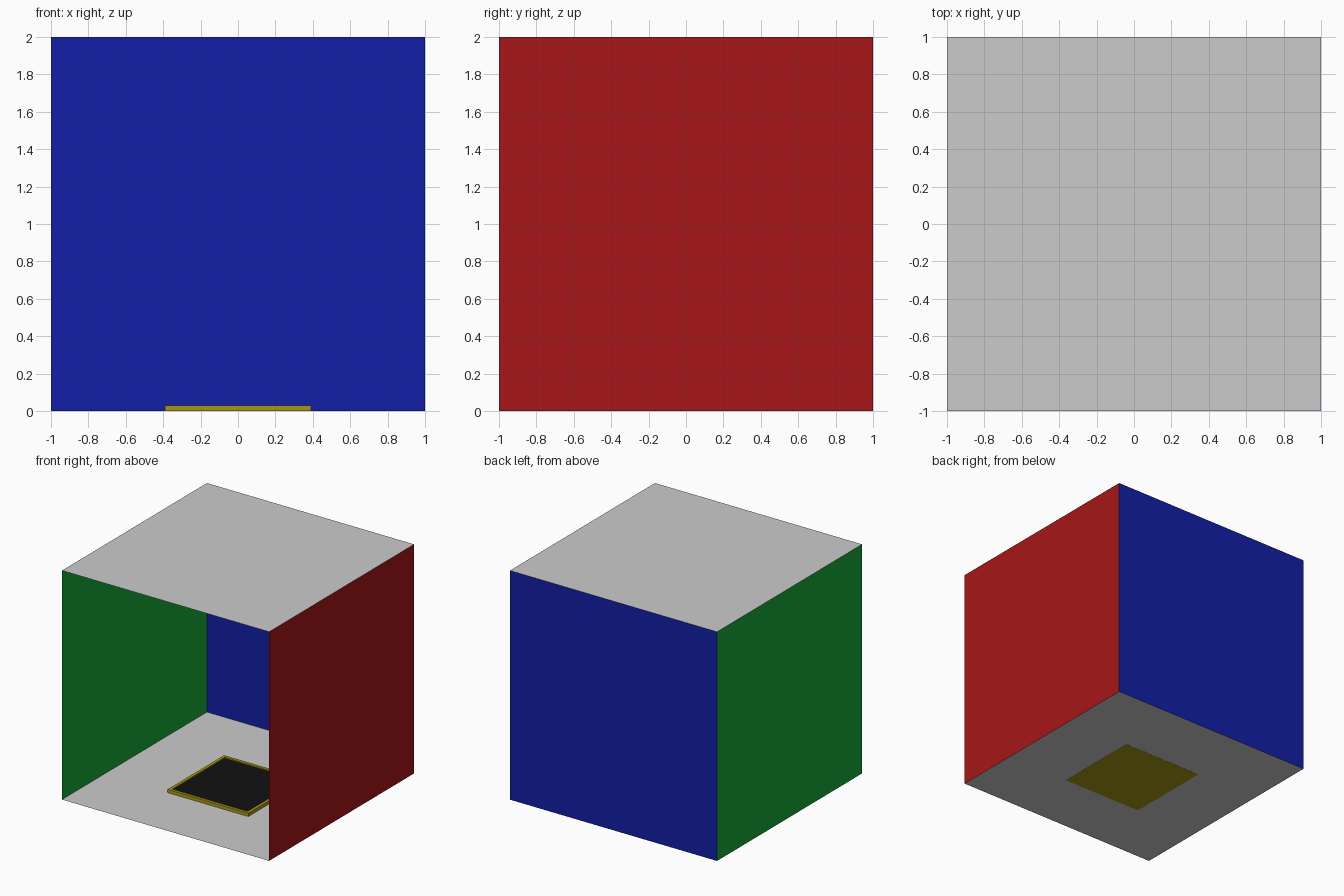
import bpy, bmesh
from math import pi

if "Cube" in bpy.data.objects:
    bpy.data.objects.remove(bpy.data.objects["Cube"])


def material(name, rgb):
    m = bpy.data.materials.new(name)
    m.diffuse_color = (*rgb, 1)
    m.use_nodes = True
    m.node_tree.nodes["Principled BSDF"].inputs["Base Color"].default_value = m.diffuse_color
    return m


def panel(name, loc, rot, mat):
    bpy.ops.mesh.primitive_plane_add(size=2, location=loc, rotation=rot)
    ob = bpy.context.object
    ob.name = name
    ob.data.materials.append(mat)
    return ob


# Open-fronted room made of single-sheet panels
# (floor lifted a hair so the tray underside shows through from below)
grey = material("grey", (0.51, 0.51, 0.51))
panel("floor", (0, 0, 0.001), (0, 0, 0), grey)
panel("ceiling", (0, 0, 2), (0, 0, 0), grey)
panel("back_wall", (0, 1, 1), (pi / 2, 0, 0), material("blue", (0.006, 0.014, 0.39)))
panel("left_wall", (-1, 0, 1), (0, pi / 2, 0), material("green", (0.008, 0.39, 0.036)))
panel("right_wall", (1, 0, 1), (0, -pi / 2, 0), material("red", (0.39, 0.008, 0.009)))

# Shallow framed tray on the floor, with a sunken black top
HALF, HEIGHT, RIM, SINK = 0.39, 0.03, 0.037, 0.01
mesh = bpy.data.meshes.new("framed_tray")
bm = bmesh.new()
bmesh.ops.create_cube(bm, size=1)
bmesh.ops.scale(bm, vec=(2 * HALF, 2 * HALF, HEIGHT), verts=bm.verts)
bmesh.ops.translate(bm, vec=(0, 0, HEIGHT / 2), verts=bm.verts)
bm.normal_update()
top = max(bm.faces, key=lambda f: f.calc_center_median().z)
bmesh.ops.inset_region(bm, faces=[top], thickness=RIM)
bmesh.ops.inset_region(bm, faces=[top], thickness=0.0005, depth=-SINK)
top.material_index = 1
bm.to_mesh(mesh)
bm.free()
mesh.materials.append(material("yellow", (0.39, 0.31, 0.008)))
mesh.materials.append(material("black", (0.006, 0.006, 0.006)))
tray = bpy.data.objects.new("framed_tray", mesh)
tray.location = (0, -0.025, 0)
bpy.context.collection.objects.link(tray)
